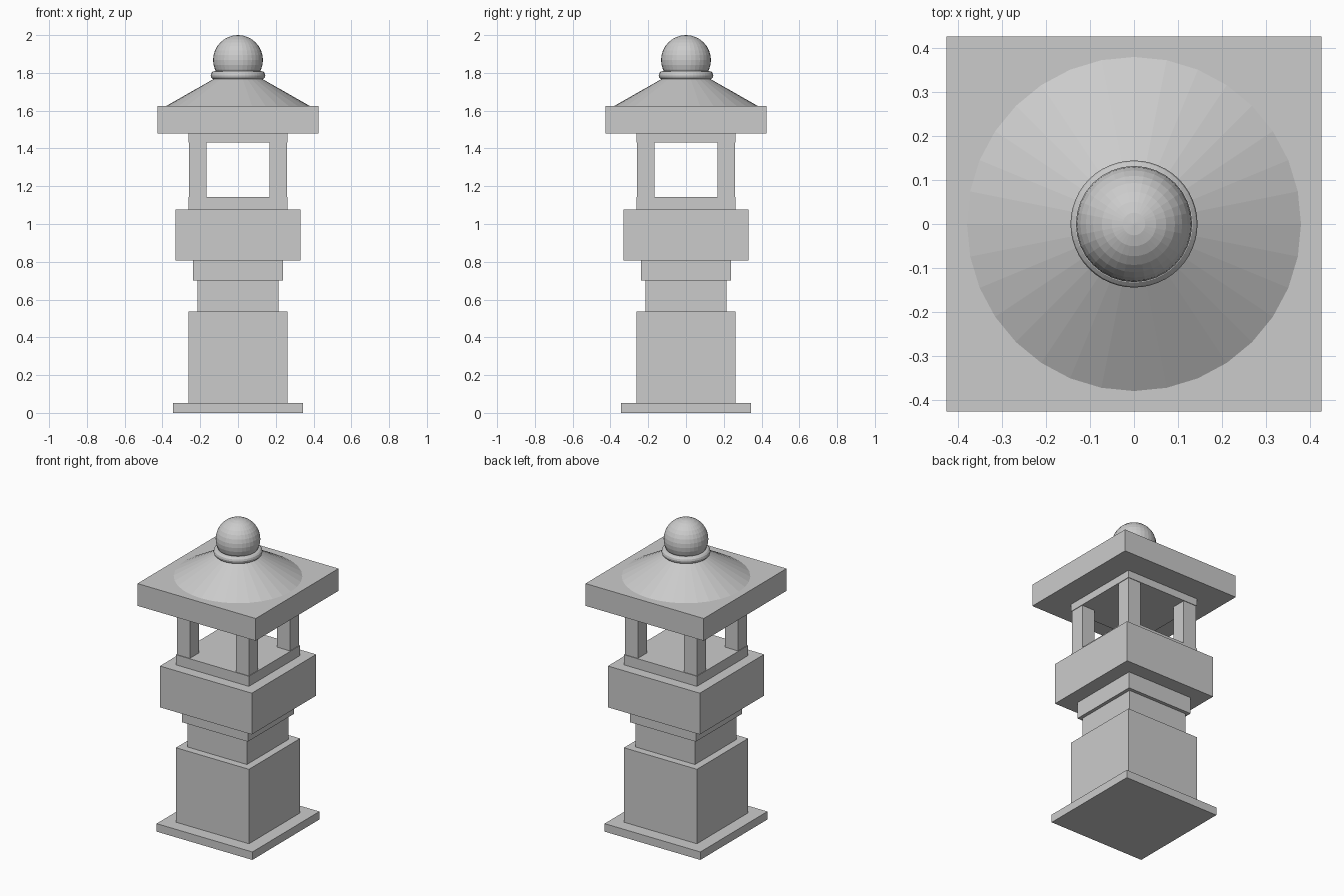
import bpy

if "Cube" in bpy.data.objects:
    bpy.data.objects.remove(bpy.data.objects["Cube"])

S = 0.263   # half width of shaft and light chamber


def box(name, half, z0, z1, x=0, y=0):
    bpy.ops.mesh.primitive_cube_add(size=1, location=(x, y, (z0 + z1) / 2))
    o = bpy.context.object
    o.name = name
    o.scale = (2 * half, 2 * half, z1 - z0)
    bpy.ops.object.transform_apply(location=False, rotation=False, scale=True)
    return o


# Stacked square blocks: name, half width, bottom, top
for part in [
    ("base_plate", 0.345, 0.0, 0.052),
    ("pedestal", S, 0.052, 0.537),
    ("neck", 0.215, 0.537, 0.70),
    ("collar", 0.237, 0.70, 0.808),
    ("platform", 0.331, 0.808, 1.077),
    ("chamber_floor", S, 1.077, 1.143),
    ("chamber_lintel", S, 1.432, 1.48),
    ("roof_slab", 0.426, 1.48, 1.625),
]:
    box(*part)

# Four corner posts of the open light chamber
inner, outer = 0.166, 0.259
mid, half = (inner + outer) / 2, (outer - inner) / 2
for sx in (-1, 1):
    for sy in (-1, 1):
        box("corner_post", half, 1.143, 1.432, sx * mid, sy * mid)

# Conical roof
bpy.ops.mesh.primitive_cone_add(vertices=32, radius1=0.38, radius2=0.13,
                                depth=0.142, location=(0, 0, 1.696))
bpy.context.object.name = "roof_cone"

# Ring and ball finial
bpy.ops.mesh.primitive_torus_add(major_segments=48, minor_segments=12,
                                 major_radius=0.122, minor_radius=0.0225,
                                 location=(0, 0, 1.787))
bpy.context.object.name = "finial_ring"
bpy.ops.mesh.primitive_uv_sphere_add(segments=32, ring_count=16, radius=0.132,
                                     location=(0, 0, 1.868))
bpy.context.object.name = "finial_ball"
